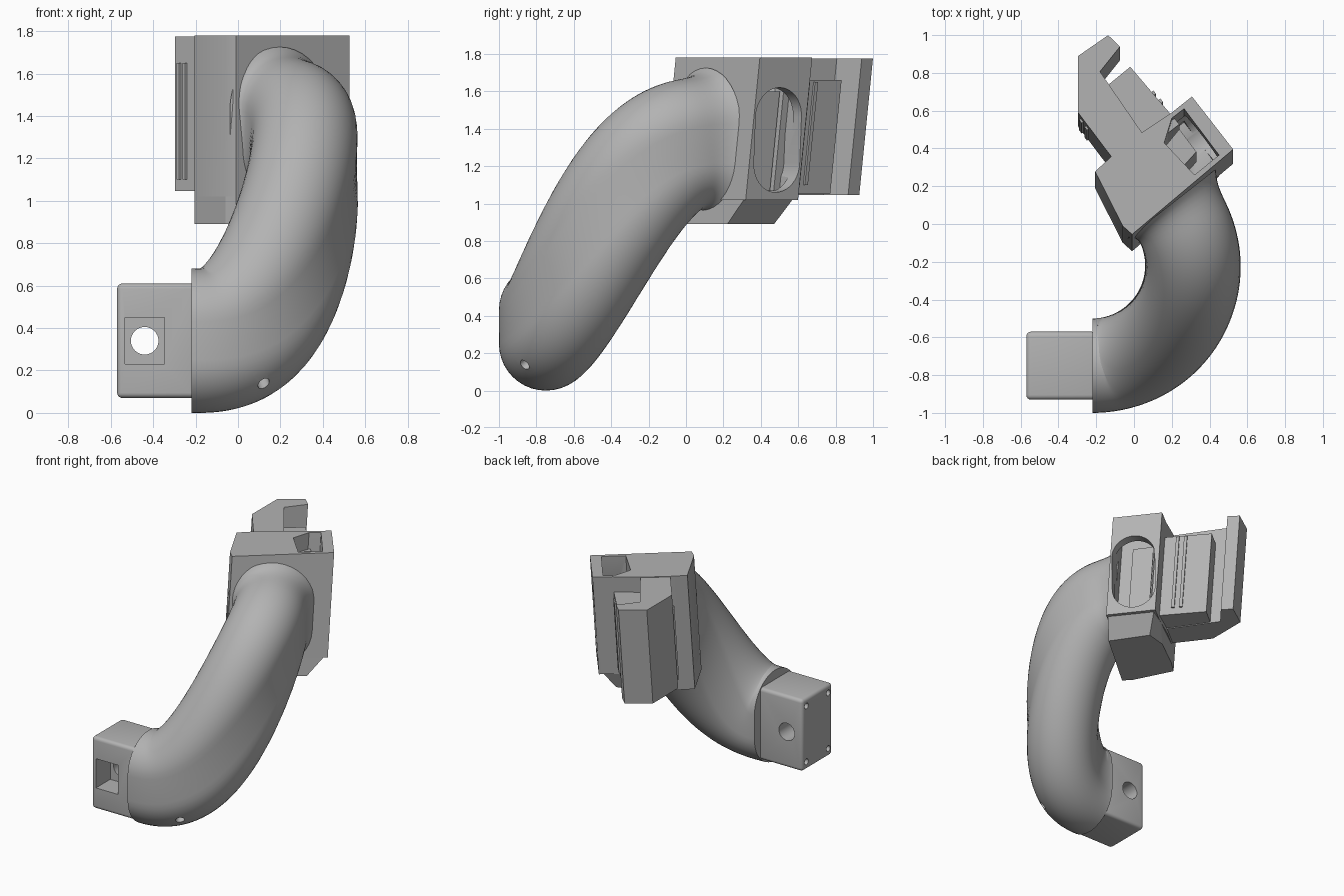
import bpy, bmesh, math
from mathutils import Vector, Matrix

if "Cube" in bpy.data.objects:
    bpy.data.objects.remove(bpy.data.objects["Cube"], do_unlink=True)

grey = bpy.data.materials.new("plain grey")
grey.use_nodes = True
COLOR = (0.45, 0.45, 0.45, 1)
grey.diffuse_color = COLOR
grey.node_tree.nodes["Principled BSDF"].inputs["Base Color"].default_value = COLOR

TOP, LEAN = 1.78, 0.1
U, V, Z = Vector((0.79, 0.613, 0)), Vector((-0.613, 0.79, 0)), Vector((0, 0, 1))


def loft(name, rings):
    """Skin closed rings of points into a capped solid."""
    bm = bmesh.new()
    loops = [[bm.verts.new(p) for p in ring] for ring in rings]
    n = len(loops[0])
    for a, b in zip(loops, loops[1:]):
        for i in range(n):
            j = (i + 1) % n
            bm.faces.new((a[i], a[j], b[j], b[i]))
    bm.faces.new(loops[0][::-1])
    bm.faces.new(loops[-1])
    bmesh.ops.recalc_face_normals(bm, faces=bm.faces[:])
    mesh = bpy.data.meshes.new(name)
    bm.to_mesh(mesh)
    bm.free()
    mesh.materials.append(grey)
    obj = bpy.data.objects.new(name, mesh)
    bpy.context.collection.objects.link(obj)
    return obj


def prism(name, poly, z0, z1, bottom=None):
    """Plan outline extruded along the leaning axis of the mount."""
    def ring(points, z):
        return [(x, y + LEAN * (z - TOP), z) for x, y in points]
    return loft(name, [ring(bottom or poly, z0), ring(poly, z1)])


def rod(name, center, axis, length, outline):
    """Outline extruded along any axis; its second coordinate points up."""
    axis = Vector(axis).normalized()
    side = Z.cross(axis).normalized()
    up = axis.cross(side)
    c = Vector(center)
    return loft(name, [[c + axis * d + side * s + up * t for s, t in outline]
                       for d in (-length / 2, length / 2)])


def stadium(r, straight, n=20):
    """Upright capsule outline."""
    pts = []
    for half, shift in ((0, straight), (1, -straight)):
        for i in range(n + 1):
            a = math.pi * (half + i / n)
            pts.append((r * math.cos(a), r * math.sin(a) + shift))
    return pts


def circle(r, n=32):
    return [(r * math.cos(math.tau * i / n), r * math.sin(math.tau * i / n)) for i in range(n)]


def rect(w, h):
    return [(-w / 2, -h / 2), (w / 2, -h / 2), (w / 2, h / 2), (-w / 2, h / 2)]


def bake(obj):
    graph = bpy.context.evaluated_depsgraph_get()
    mesh = bpy.data.meshes.new_from_object(obj.evaluated_get(graph))
    obj.modifiers.clear()
    obj.data = mesh


def cut(obj, *cutters):
    for cutter in cutters:
        mod = obj.modifiers.new("cut", "BOOLEAN")
        mod.operation, mod.solver, mod.object = "DIFFERENCE", "EXACT", cutter
    bake(obj)
    for cutter in cutters:
        bpy.data.objects.remove(cutter, do_unlink=True)


def smooth(obj, angle=35):
    bpy.ops.object.select_all(action="DESELECT")
    obj.select_set(True)
    bpy.context.view_layer.objects.active = obj
    bpy.ops.object.shade_smooth_by_angle(angle=math.radians(angle))


# Curved arm: capsule section swept round a rising bend, flaring at the mount
BEND, START, END, STEPS = 0.53, -90, 38, 72
SPAN = math.radians(END - START)
rings = []
for k in range(STEPS + 1):
    t = k / STEPS
    a = math.radians(START) + SPAN * t
    radial = Vector((math.cos(a), math.sin(a), 0))
    rise = t ** 3 * (t * (6 * t - 15) + 10)
    slope = 0.98 * 30 * (t * (1 - t)) ** 2 / (BEND * SPAN)
    tangent = Vector((-math.sin(a), math.cos(a), slope)).normalized()
    up = radial.cross(tangent)
    center = Vector((-0.22, -0.22, 0.34 + 0.98 * rise)) + radial * BEND
    flare = 0.05 * max(0, (t - 0.9) / 0.1) ** 3
    outline = stadium(0.25 + flare, 0.09 + 0.015 * t)
    rings.append([center + radial * s + up * h for s, h in outline])
arm = loft("curved_arm", rings)
cut(arm, rod("hole_cutter", (0.12, -0.86, 0.14), (0.25, -0.7, -0.6), 0.24, circle(0.03, 20)))
smooth(arm)

# Square plug with a cross hole, nut pocket and end screw holes
plug = rod("plug", (-0.385, -0.75, 0.34), (1, 0, 0), 0.37, rect(0.36, 0.54))
bevel = plug.modifiers.new("round", "BEVEL")
bevel.width, bevel.segments = 0.025, 4
bake(plug)
screws = [rod("screw_cutter", (-0.57, -0.75 + sy * 0.13, 0.34 + sz * 0.21), (1, 0, 0), 0.2, circle(0.022, 20))
          for sy in (-1, 1) for sz in (-1, 1)]
cut(plug, rod("cross_cutter", (-0.44, -0.75, 0.34), (0, 1, 0), 0.6, circle(0.065)),
    rod("pocket_cutter", (-0.44, -0.91, 0.34), (0, 1, 0), 0.3, rect(0.185, 0.22)), *screws)
smooth(plug)

# Mount body with open chamber and capsule window
heel = [(-0.206, 0.278), (-0.06, -0.01), (-0.01, -0.055)]
body = prism("mount_body", heel + [(0.525, 0.395), (0.307, 0.675), (0.2, 0.59),
                                   (0.02, 0.47), (-0.12, 0.357)], 1.02, TOP)
window_center = Vector((0.416, 0.49, 1.34))
cut(body,
    prism("chamber_cutter", [(0.2, 0.56), (0.265, 0.61), (0.45, 0.365), (0.32, 0.26), (0.16, 0.43)],
          1.07, TOP + 0.1),
    rod("window_cutter", window_center, U, 0.3, stadium(0.155, 0.125)))
smooth(body, 25)

# Inner block standing in the chamber
prism("chamber_block", [(0.15, 0.41), (0.24, 0.52), (0.33, 0.4), (0.24, 0.3)], 1.05, 1.6)

# Tapered foot under the mount
prism("mount_foot", heel + [(0.5, 0.385), (0.295, 0.645), (0.17, 0.57), (-0.12, 0.357)], 0.89, 1.02,
      heel + [(0.42, 0.31), (0.25, 0.56), (0.1, 0.52), (-0.12, 0.357)])

# Hooked rail wall and the lower plate along its inner side
prism("hook_wall", [(-0.12, 0.357), (0.1, 0.4), (-0.18, 0.807), (-0.074, 0.94),
                    (-0.137, 1.0), (-0.296, 0.89), (-0.296, 0.59)], 1.045, TOP - 0.005)
prism("rail_plate", [(0.06, 0.4), (0.24, 0.54), (-0.02, 0.844), (-0.135, 0.75)], 1.05, 1.66)

# Thin grip ribs on both sides of the rail
for name, a, b, places in (("inner_rib", (0.2, 0.59), (-0.02, 0.844), (0.28, 0.45)),
                           ("outer_rib", (-0.12, 0.357), (-0.296, 0.59), (0.72, 0.88))):
    a, b = Vector(a), Vector(b)
    along = (b - a).normalized() * 0.011
    out = Vector((along.y, -along.x)) * (1 if name == "inner_rib" else -1)
    for p in places:
        m = a.lerp(b, p)
        prism(name, [m - along - out, m + along - out, m + along + out, m - along + out], 1.1, 1.65)
